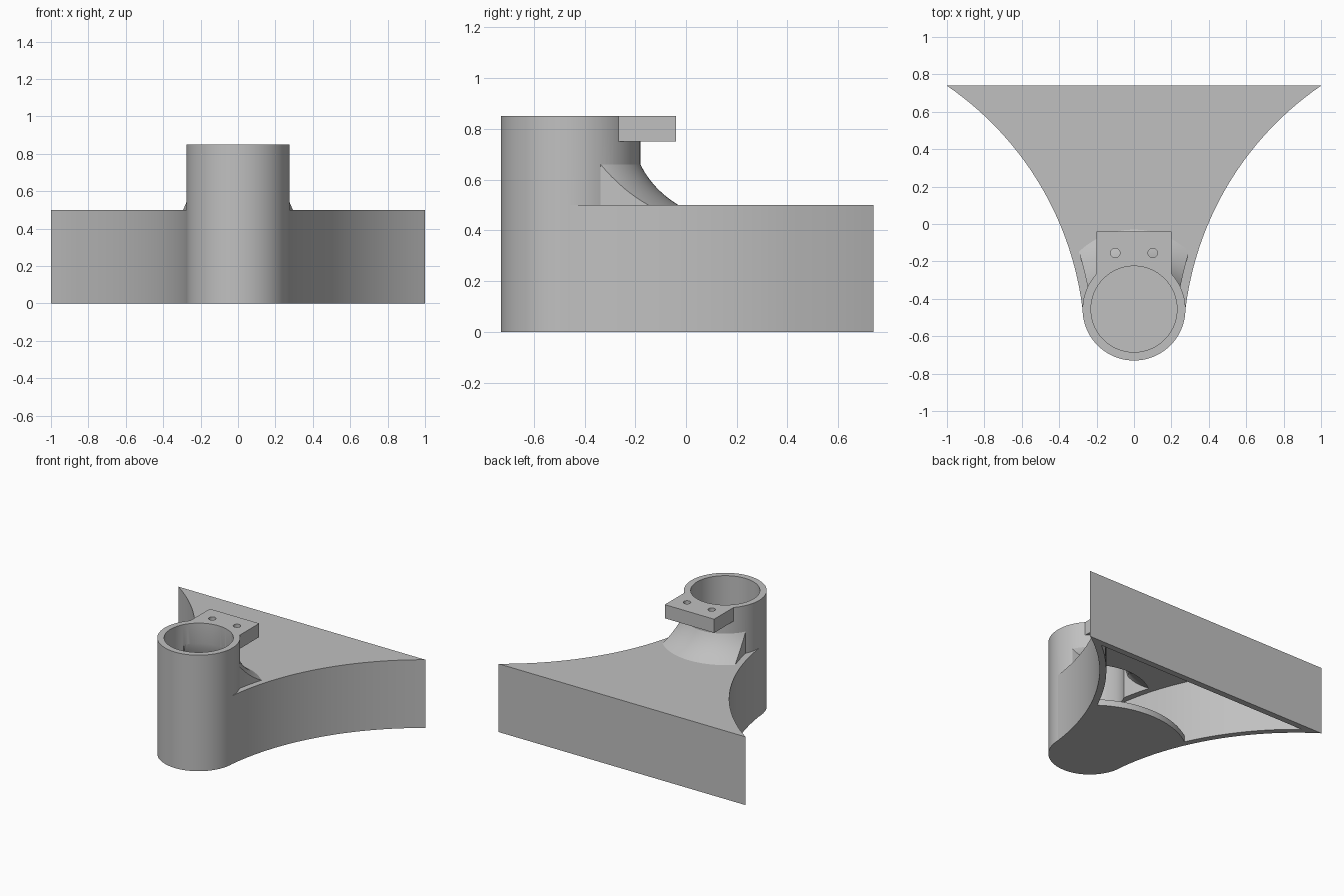
import bpy, bmesh
from math import sin, cos, pi, sqrt, radians, atan2
from mathutils import Vector

if "Cube" in bpy.data.objects:
    bpy.data.objects.remove(bpy.data.objects["Cube"])

WALL = 0.045
TUBE_Y, TUBE_R, TUBE_TOP = -0.455, 0.275, 0.85
BODY_TOP, BACK = 0.5, 0.74
FLARE_X, FLARE_Y, FLARE_R = 1.958, -0.659, 1.695

grey = bpy.data.materials.new("light grey plastic")
grey.use_nodes = True
colour = (0.53, 0.53, 0.53, 1)
grey.diffuse_color = colour
grey.node_tree.nodes["Principled BSDF"].inputs["Base Color"].default_value = colour


def finish(name, bm):
    bmesh.ops.recalc_face_normals(bm, faces=bm.faces)
    mesh = bpy.data.meshes.new(name)
    bm.to_mesh(mesh)
    bm.free()
    mesh.materials.append(grey)
    obj = bpy.data.objects.new(name, mesh)
    bpy.context.collection.objects.link(obj)
    return obj


def prism(name, outline, z0, z1):
    bm = bmesh.new()
    face = bm.faces.new([bm.verts.new((x, y, z0)) for x, y in outline])
    side = bmesh.ops.extrude_face_region(bm, geom=[face])
    verts = [v for v in side["geom"] if isinstance(v, bmesh.types.BMVert)]
    bmesh.ops.translate(bm, vec=(0, 0, z1 - z0), verts=verts)
    return finish(name, bm)


def disc(x, y, r, n):
    return [(x + r * cos(2 * pi * i / n), y + r * sin(2 * pi * i / n)) for i in range(n)]


def lathe(name, profile):
    """Spin a radius/height profile about the tube axis."""
    bm = bmesh.new()
    verts = [bm.verts.new((r, TUBE_Y, z)) for r, z in profile]
    edges = [bm.edges.new(pair) for pair in zip(verts, verts[1:])]
    bmesh.ops.spin(bm, geom=verts + edges, cent=(0, TUBE_Y, 0), axis=(0, 0, 1),
                   angle=2 * pi, steps=96)
    bmesh.ops.remove_doubles(bm, verts=bm.verts, dist=1e-5)
    return finish(name, bm)


def flare_x(y, inset):
    return FLARE_X - sqrt((FLARE_R + inset) ** 2 - (y - FLARE_Y) ** 2)


def flare(y0, y1, inset, n=36):
    """Right-hand concave side, from front to back."""
    ys = [y0 + (y1 - y0) * i / n for i in range(n + 1)]
    return [(flare_x(y, inset), y) for y in ys]


def mirrored(side):
    return side + [(-x, y) for x, y in reversed(side)]


def combine(obj, other, operation):
    mod = obj.modifiers.new("combine", 'BOOLEAN')
    mod.operation, mod.solver, mod.object = operation, 'EXACT', other
    bpy.context.view_layer.objects.active = obj
    bpy.ops.object.modifier_apply(modifier=mod.name)
    bpy.data.objects.remove(other)


def collar_curve(dr, dz):
    """Concave sweep from the tube down to the roof."""
    a, b, c = Vector((0.275, 0.66)), Vector((0.325, 0.56)), Vector((0.425, 0.5))
    pts = []
    for i in range(13):
        t = i / 12
        p = a * (1 - t) ** 2 + b * 2 * t * (1 - t) + c * t * t
        pts.append((p.x + dr, p.y + dz))
    return pts


# Flared body and round tube
duct = prism("flared_duct", mirrored(flare(TUBE_Y, BACK, 0)), 0, BODY_TOP)
combine(duct, prism("tube", disc(0, TUBE_Y, TUBE_R, 96), 0, TUBE_TOP), 'UNION')

# Swept collar behind the tube, trimmed along the inner wall line
collar = lathe("collar", [(0, 0.66)] + collar_curve(0, 0) + [(0.425, 0.47), (0, 0.47)])
combine(collar, prism("collar_trim", mirrored(flare(TUBE_Y, 0.2, WALL)), 0.4, 0.8), 'INTERSECT')
combine(duct, collar, 'UNION')

# Mounting tab
tab = [(0.2, -0.4), (0.2, -0.04), (-0.2, -0.04), (-0.2, -0.4)]
combine(duct, prism("mounting_tab", tab, 0.75, TUBE_TOP), 'UNION')
for x in (-0.1, 0.1):
    combine(duct, prism("screw_hole", disc(x, -0.155, 0.025, 24), 0.7, 0.9), 'DIFFERENCE')

# Hollow inside: bore, chamber and the space under the collar
inner_back = BACK - WALL
combine(duct, prism("bore", disc(0, TUBE_Y, TUBE_R - WALL, 96), WALL, 1), 'DIFFERENCE')
combine(duct, prism("chamber", mirrored(flare(TUBE_Y, inner_back, WALL)),
                    WALL, BODY_TOP - WALL), 'DIFFERENCE')
hollow = lathe("collar_hollow", [(0, 0.74), (0.22, 0.74), (0.24, 0.66)]
               + collar_curve(-0.03, -0.04)[1:] + [(0.395, 0.43), (0, 0.43)])
combine(hollow, prism("hollow_trim", mirrored(flare(TUBE_Y, 0.2, 2 * WALL)), 0.4, 0.8), 'INTERSECT')
combine(duct, hollow, 'DIFFERENCE')

# Opening in the underside, behind a rounded floor
edge_y = 0.07
edge_x = flare_x(edge_y, WALL)
radius = sqrt(edge_x ** 2 + (edge_y - TUBE_Y) ** 2)
start = atan2(edge_y - TUBE_Y, edge_x)
arc = [pi - start + (2 * start - pi) * i / 24 for i in range(1, 24)]
floor_edge = [(radius * cos(a), TUBE_Y + radius * sin(a)) for a in arc]
opening = mirrored(flare(edge_y, inner_back, WALL)) + floor_edge
combine(duct, prism("opening", opening, -0.1, 0.1), 'DIFFERENCE')

# Smooth curved faces, keep edges crisp
bpy.ops.object.select_all(action='DESELECT')
duct.select_set(True)
bpy.context.view_layer.objects.active = duct
bpy.ops.object.shade_smooth_by_angle(angle=radians(25))
